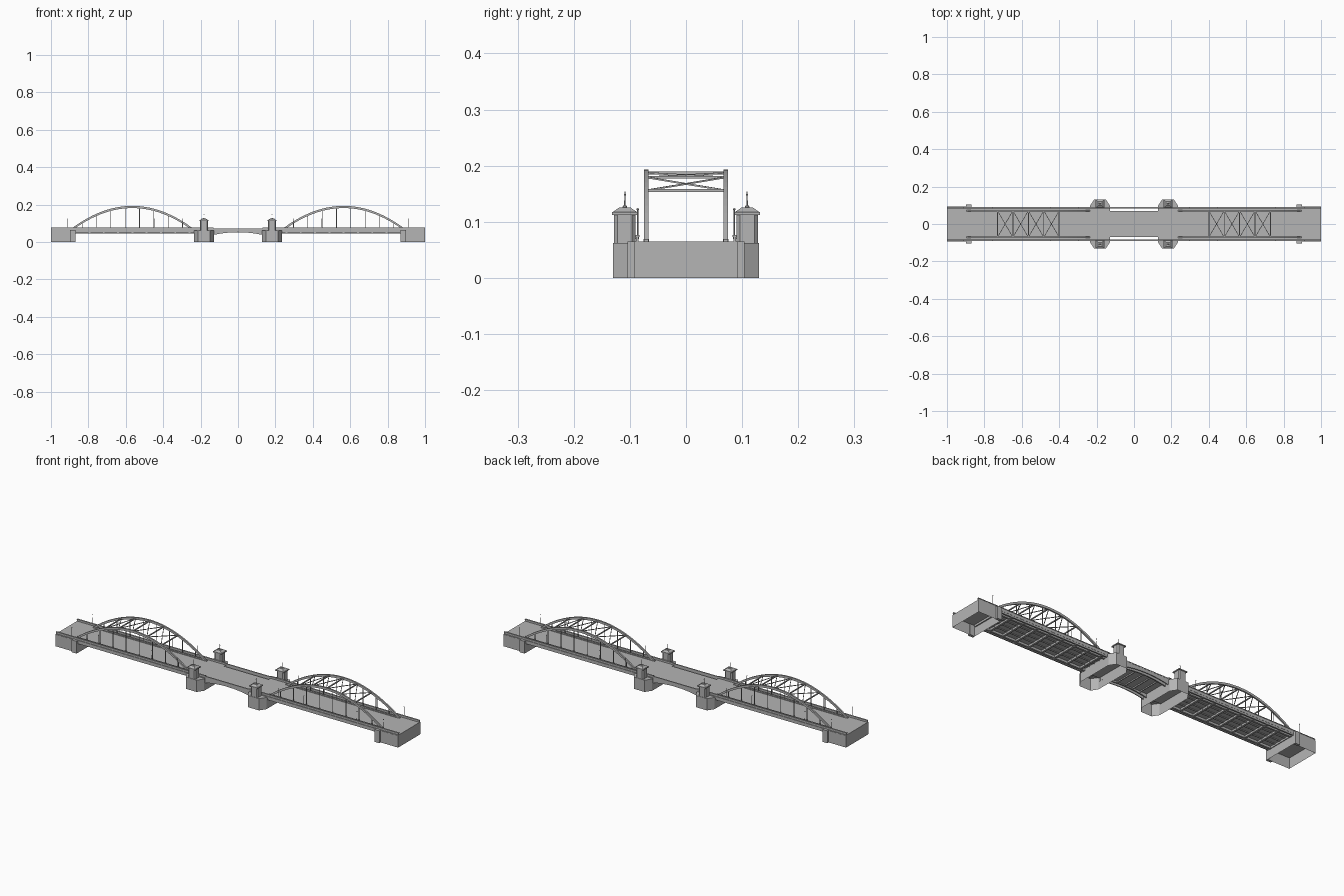
import bpy, bmesh
from mathutils import Vector, Matrix

if "Cube" in bpy.data.objects:
    bpy.data.objects.remove(bpy.data.objects["Cube"], do_unlink=True)

stone = bpy.data.materials.new("light grey")
stone.use_nodes = True
GREY = (0.46, 0.46, 0.46, 1)
stone.diffuse_color = GREY
stone.node_tree.nodes["Principled BSDF"].inputs["Base Color"].default_value = GREY

SIDES = (-1, 1)
CORNERS = [(sx, sy) for sx in SIDES for sy in SIDES]
MID = 0.565        # centre of each arch span
HALF = 0.33        # half length of each arch
DECK = 0.065       # road height
PIER = 0.182       # pier centre
RIB_Y = 0.071      # arch plane


def finish(bm, name):
    bmesh.ops.recalc_face_normals(bm, faces=bm.faces)
    mesh = bpy.data.meshes.new(name)
    bm.to_mesh(mesh)
    bm.free()
    mesh.materials.append(stone)
    obj = bpy.data.objects.new(name, mesh)
    bpy.context.collection.objects.link(obj)
    return obj


def box(bm, x0, x1, y0, y1, z0, z1):
    size = Matrix.Diagonal((abs(x1 - x0), abs(y1 - y0), abs(z1 - z0), 1))
    place = Matrix.Translation(((x0 + x1) / 2, (y0 + y1) / 2, (z0 + z1) / 2))
    bmesh.ops.create_cube(bm, size=1, matrix=place @ size)


def beam(bm, a, b, w):
    a, b = Vector(a), Vector(b)
    turn = (b - a).to_track_quat('Z', 'Y').to_matrix().to_4x4()
    size = Matrix.Diagonal((w, w, (b - a).length, 1))
    bmesh.ops.create_cube(bm, size=1, matrix=Matrix.Translation((a + b) / 2) @ turn @ size)


def cone(bm, x, y, z0, z1, r0, r1, n=8):
    bmesh.ops.create_cone(bm, cap_ends=True, segments=n, radius1=r0, radius2=r1,
                          depth=z1 - z0, matrix=Matrix.Translation((x, y, (z0 + z1) / 2)))


def ball(bm, x, y, z, r):
    bmesh.ops.create_icosphere(bm, subdivisions=1, radius=r, matrix=Matrix.Translation((x, y, z)))


def shell(bm, outline, z0, z1):
    """Upright walls with a lid, open underneath."""
    low = [bm.verts.new((x, y, z0)) for x, y in outline]
    high = [bm.verts.new((x, y, z1)) for x, y in outline]
    for i in range(len(low)):
        j = (i + 1) % len(low)
        bm.faces.new((low[i], low[j], high[j], high[i]))
    bm.faces.new(high)


def plate(bm, points, y0, y1):
    """Profile in x and z, given thickness along y."""
    face = bm.faces.new([bm.verts.new((x, y0, z)) for x, z in points])
    moved = bmesh.ops.extrude_face_region(bm, geom=[face])["geom"]
    bmesh.ops.translate(bm, vec=(0, y1 - y0, 0),
                        verts=[v for v in moved if isinstance(v, bmesh.types.BMVert)])


def arch_z(d):
    return 0.187 - 0.125 * (d / HALF) ** 2


# Abutments with corner pilasters
bm = bmesh.new()
for s in SIDES:
    shell(bm, [(s, -0.093), (s, 0.093), (s * 0.87, 0.093), (s * 0.87, -0.093)], 0, 0.062)
    for sy in SIDES:
        box(bm, s * 0.87, s * 0.898, sy * 0.09, sy * 0.104, 0, 0.065)
finish(bm, "abutments")

# River piers with pointed ends
bm = bmesh.new()
half = [(0.053, -0.098), (0.053, 0.098), (0.032, 0.13)]
outline = half + [(-x, y) for x, y in reversed(half)] + [(-0.032, -0.13), (0.032, -0.13)]
for s in SIDES:
    shell(bm, [(s * PIER + x, y) for x, y in outline], 0, 0.062)
finish(bm, "piers")

# Road slabs of the side spans
bm = bmesh.new()
for s in SIDES:
    box(bm, s * 0.13, s, -0.092, 0.092, 0.056, DECK)
finish(bm, "side_span_decks")

# Edge girders, ties and parapets
bm = bmesh.new()
for sx, sy in CORNERS:
    box(bm, sx * 0.235, sx * 0.87, sy * 0.084, sy * 0.091, 0.047, 0.057)
    box(bm, sx * 0.235, sx * 0.87, sy * 0.066, sy * 0.076, 0.045, 0.057)
    box(bm, sx * 0.23, sx * 0.88, sy * 0.066, sy * 0.076, DECK, 0.069)
finish(bm, "edge_girders")

bm = bmesh.new()
for sx, sy in CORNERS:
    box(bm, sx * 0.13, sx, sy * 0.085, sy * 0.089, 0.064, 0.074)
    box(bm, sx * 0.13, sx, sy * 0.083, sy * 0.091, 0.073, 0.076)
finish(bm, "parapets")

# Cross beams under the road
bm = bmesh.new()
for s in SIDES:
    for i in range(9):
        x = s * (MID + (i - 4) * 0.0765)
        box(bm, x - 0.005, x + 0.005, -0.085, 0.085, 0.046, 0.057)
for y in (-0.035, 0, 0.035):
    for s in SIDES:
        box(bm, s * 0.235, s * 0.87, y - 0.002, y + 0.002, 0.052, 0.057)
finish(bm, "floor_beams")

# Arch ribs
bm = bmesh.new()
N = 28
steps = [HALF * (2 * i / N - 1) for i in range(N + 1)]
for sx, sy in CORNERS:
    top = [(sx * MID + d, arch_z(d) + 0.006) for d in steps]
    low = [(sx * MID + d, arch_z(d) - 0.006) for d in reversed(steps)]
    plate(bm, top + low, sy * (RIB_Y - 0.004), sy * (RIB_Y + 0.004))
finish(bm, "arch_ribs")

# Hangers
bm = bmesh.new()
for sx, sy in CORNERS:
    for i in range(8):
        d = (i - 3.5) * 0.0765
        x = sx * MID + d
        beam(bm, (x, sy * RIB_Y, DECK), (x, sy * RIB_Y, arch_z(d)), 0.003)
finish(bm, "hangers")

# Wind bracing between the arches
bm = bmesh.new()
BAY = 0.0825
for s in SIDES:
    for i in range(-2, 3):
        d, e = i * BAY, (i + 1) * BAY
        x, z = s * MID + d, arch_z(d)
        beam(bm, (x, -RIB_Y, z), (x, RIB_Y, z), 0.005)
        if i < 2:
            for sy in SIDES:
                beam(bm, (x, sy * RIB_Y, z), (s * MID + e, -sy * RIB_Y, arch_z(e)), 0.003)
finish(bm, "wind_bracing")

# Lifting span with curved lower edge
bm = bmesh.new()
box(bm, -0.135, 0.135, -0.07, 0.07, 0.057, DECK)
curve = [(x / 50, 0.052 - 0.014 * (x / 6.5) ** 2) for x in (6.5, 5, 3.5, 2, 0, -2, -3.5, -5, -6.5)]
for s in SIDES:
    plate(bm, [(-0.13, 0.064), (0.13, 0.064)] + curve, s * 0.064, s * 0.07)
    plate(bm, [(-0.13, 0.07), (0.13, 0.07)] + curve, s * 0.085, s * 0.089)
    box(bm, -0.13, 0.13, s * 0.084, s * 0.09, 0.069, 0.073)
for i in range(-2, 3):
    box(bm, i * 0.045 - 0.002, i * 0.045 + 0.002, -0.068, 0.068, 0.051, 0.058)
finish(bm, "lifting_span")

# Watch towers: chamfered body, cornice, hipped roof, spire
bm = bmesh.new()
ring = [(0.021, -0.013), (0.021, 0.013), (0.015, 0.019), (-0.015, 0.019),
        (-0.021, 0.013), (-0.021, -0.013), (-0.015, -0.019), (0.015, -0.019)]
for sx, sy in CORNERS:
    cx, cy = sx * PIER, sy * 0.109
    shell(bm, [(cx + x, cy + y) for x, y in ring], 0.06, 0.113)
    box(bm, cx - 0.025, cx + 0.025, cy - 0.023, cy + 0.023, 0.112, 0.117)
    roof = Matrix.Translation((cx, cy, 0.121)) @ Matrix.Rotation(0.7854, 4, 'Z')
    bmesh.ops.create_cone(bm, cap_ends=True, segments=4, radius1=0.031, radius2=0.015,
                          depth=0.008, matrix=roof)
    cone(bm, cx, cy, 0.124, 0.129, 0.005, 0.003)
    cone(bm, cx, cy, 0.128, 0.154, 0.0012, 0.0008, 6)
    ball(bm, cx, cy, 0.148, 0.0022)
finish(bm, "towers")

# Lamp posts along the parapets
bm = bmesh.new()
for sx, sy in CORNERS:
    for x in (0.295, 0.445, 0.755, 0.91):
        cone(bm, sx * x, sy * 0.086, 0.07, 0.122, 0.0013, 0.0009, 6)
        ball(bm, sx * x, sy * 0.086, 0.122, 0.0024)
finish(bm, "lamp_posts")
